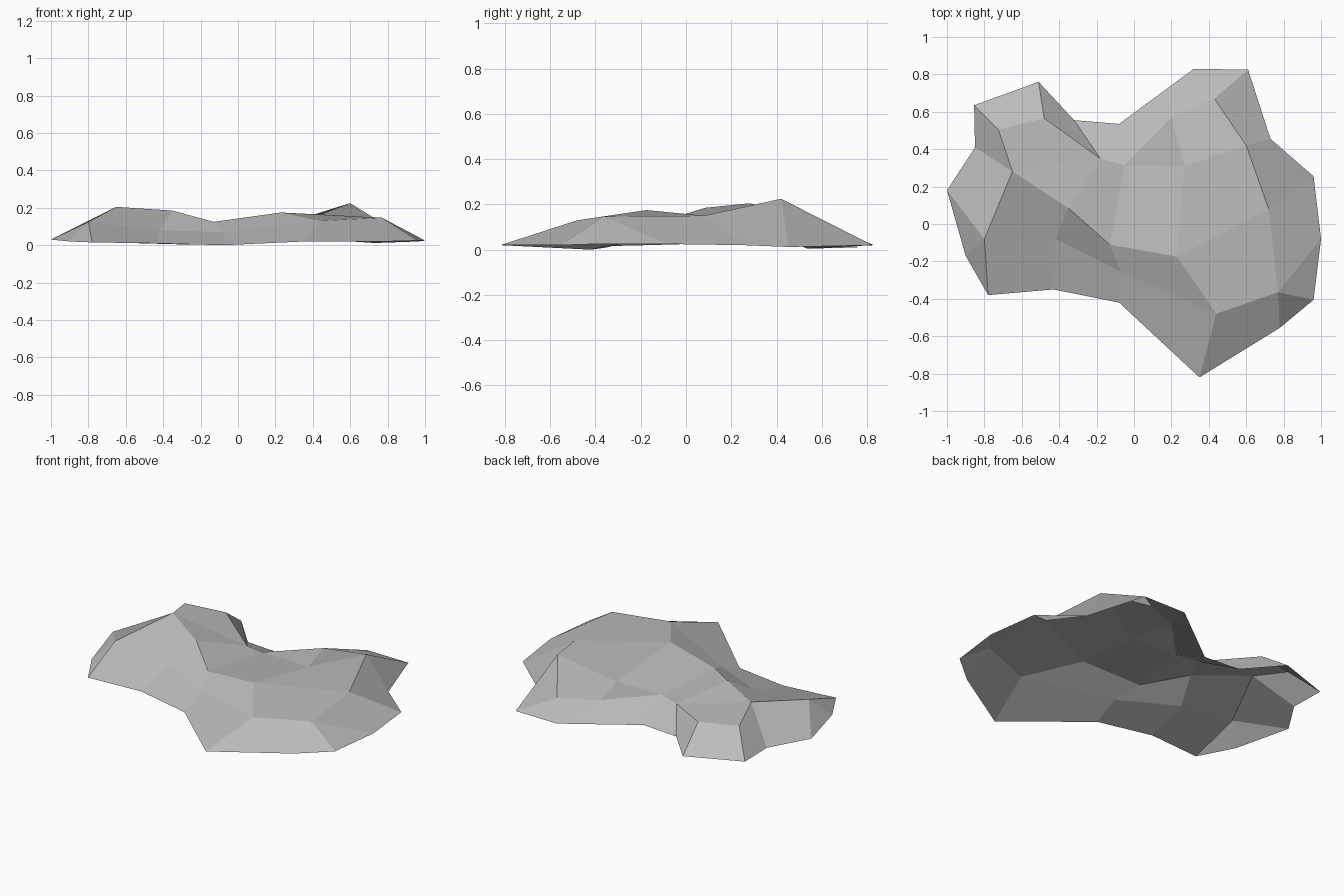
import bpy
import bmesh

default_cube = bpy.data.objects.get("Cube")
if default_cube:
    bpy.data.objects.remove(default_cube, do_unlink=True)


def make_material(name, colour):
    material = bpy.data.materials.new(name)
    material.use_nodes = True
    material.diffuse_color = colour
    shader = next(n for n in material.node_tree.nodes if n.type == 'BSDF_PRINCIPLED')
    shader.inputs["Base Color"].default_value = colour
    shader.inputs["Roughness"].default_value = 0.9
    return material


# Crown: named ridge and hollow points of the rock's upper surface
crown = {
    "A": (-.725, .505, .16), "B": (-.48, .565, .145), "C": (-.65, .28, .205),
    "D": (-.18, .35, .095), "E": (-.05, .315, .105), "F": (.20, .57, .10),
    "G": (.43, .67, .09), "H": (.27, .31, .10), "I": (.60, .42, .225),
    "J": (.72, .08, .15), "K": (.77, -.365, .147), "L": (.44, -.48, .13),
    "M": (.23, -.175, .175), "N": (-.13, -.11, .125), "O": (-.35, .085, .185),
    "P": (-.42, -.08, .08), "Q": (-.80, -.08, .125), "R": (-.07, -.255, .07),
}
crown_facets = "ABDC CDO DENO EFH EHMN FGIH HIJM MJKL NMLR ONRP COPQ".split()

# Foot outline, clockwise from the left tip; each point slopes up to one crown point
foot = [
    (-1.0, .18, .03), (-.85, .41, .02), (-.855, .635, .02), (-.51, .76, .01),
    (-.32, .555, .005), (-.08, .535, .005), (.32, .83, .02), (.61, .825, .02),
    (.73, .455, .012), (.96, .255, .02), (1.0, -.08, .025), (.96, -.405, .025),
    (.78, -.555, .02), (.35, -.82, .02), (-.08, -.42, 0), (-.43, -.35, .01),
    (-.78, -.38, .015), (-.90, -.17, .02),
]
foot_anchors = "QCABDEFGIJKKKLRPQQ"


def build_rock(name, material):
    bm = bmesh.new()
    top = {key: bm.verts.new(point) for key, point in crown.items()}
    rim = [bm.verts.new(point) for point in foot]

    # Upper facets
    for facet in crown_facets:
        bm.faces.new([top[key] for key in facet])

    # Sloping sides from the crown down to the outline
    for i, anchor in enumerate(foot_anchors):
        j = (i + 1) % len(rim)
        corners = [rim[i], rim[j], top[foot_anchors[j]], top[anchor]]
        bm.faces.new(list(dict.fromkeys(corners)))

    # Every facet of the open shell faces upward
    bm.normal_update()
    for face in bm.faces:
        if face.normal.z < 0:
            face.normal_flip()
        face.smooth = False

    mesh = bpy.data.meshes.new(name)
    bm.to_mesh(mesh)
    bm.free()
    mesh.materials.append(material)
    rock = bpy.data.objects.new(name, mesh)
    bpy.context.collection.objects.link(rock)
    return rock


build_rock("flat_rock", make_material("stone grey", (.5, .5, .5, 1)))
